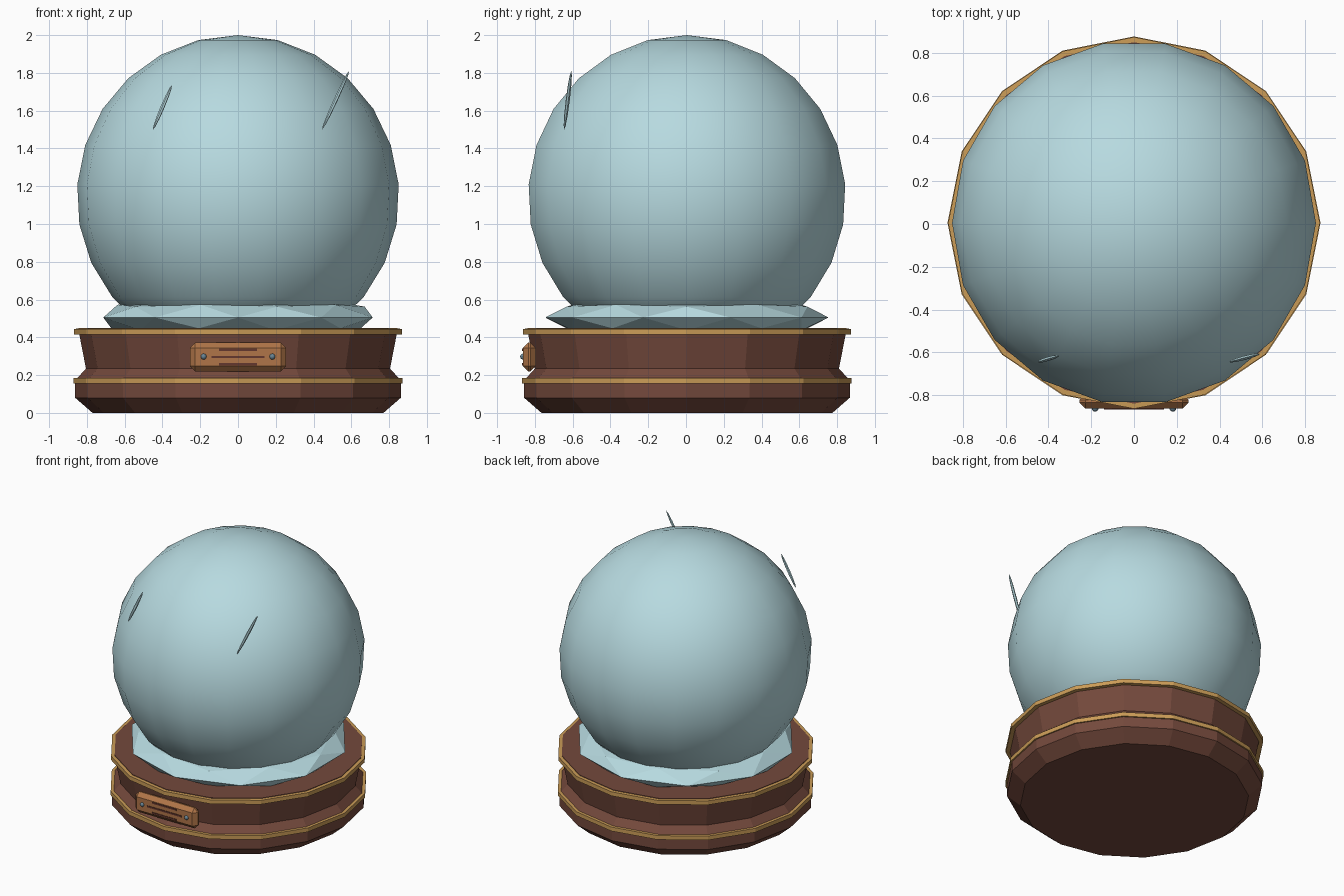
import bpy
import bmesh
from math import sin, cos, pi, radians
from mathutils import Vector, Matrix

if "Cube" in bpy.data.objects:
    bpy.data.objects.remove(bpy.data.objects["Cube"])

CY = 0.005  # shared axis of the lathed parts


def linear(v):
    v /= 255
    return v / 12.92 if v <= 0.04045 else ((v + 0.055) / 1.055) ** 2.4


def material(name, *rgb):
    mat = bpy.data.materials.new(name)
    color = (*[linear(c) for c in rgb], 1)
    mat.use_nodes = True
    mat.diffuse_color = color
    mat.node_tree.nodes["Principled BSDF"].inputs["Base Color"].default_value = color
    return mat


GLASS = material("pale blue", 183, 218, 224)
WOOD = material("reddish brown wood", 116, 73, 60)
GOLD = material("gold trim", 203, 156, 87)
PLAQUE = material("light brown plaque", 176, 117, 72)
SLOT = material("dark red brown", 100, 55, 45)
STEEL = material("blue grey metal", 105, 132, 148)


def finish(name, bm, *mats, smooth=False):
    bmesh.ops.recalc_face_normals(bm, faces=bm.faces)
    mesh = bpy.data.meshes.new(name)
    bm.to_mesh(mesh)
    bm.free()
    for mat in mats:
        mesh.materials.append(mat)
    for poly in mesh.polygons:
        poly.use_smooth = smooth
    obj = bpy.data.objects.new(name, mesh)
    bpy.context.collection.objects.link(obj)
    return obj


def lathe(profile, sides):
    """Turn (radius, height) points around z; close both ends."""
    bm = bmesh.new()
    rings = []
    for r, z in profile:
        if r < 0.001:
            rings.append([bm.verts.new((0, CY, z))] * sides)
        else:
            turn = [2 * pi * k / sides for k in range(sides)]
            rings.append([bm.verts.new((r * cos(a), CY + r * sin(a), z)) for a in turn])
    for low, high in zip(rings, rings[1:]):
        for k in range(sides):
            n = (k + 1) % sides
            corners = dict.fromkeys((low[k], low[n], high[n], high[k]))
            bm.faces.new(list(corners))
    for ring in (rings[0], rings[-1]):
        if len(set(ring)) > 2:
            bm.faces.new(ring)
    return bm


def box(name, center, size, mat, bevel=0):
    bm = bmesh.new()
    bmesh.ops.create_cube(bm, size=1, matrix=Matrix.Translation(center) @ Matrix.Diagonal((*size, 1)))
    if bevel:
        bmesh.ops.bevel(bm, geom=bm.edges[:], offset=bevel, segments=1,
                        profile=0.5, affect='EDGES')
    return finish(name, bm, mat)


# Turned wooden base with two trim bands
base_profile = [(0.77, 0), (0.862, 0.08), (0.862, 0.155), (0.872, 0.155),
                (0.872, 0.185), (0.85, 0.185), (0.805, 0.235), (0.84, 0.415),
                (0.869, 0.415), (0.869, 0.445), (0.845, 0.446), (0.845, 0.45)]
bm = lathe(base_profile, 16)
for face in bm.faces:
    z = face.calc_center_median().z
    if 0.15 < z < 0.19 or 0.41 < z < 0.447:
        face.material_index = 1
finish("wooden_base", bm, WOOD, GOLD)

# Faceted mound of snow under the globe
bm = bmesh.new()
bmesh.ops.create_icosphere(bm, subdivisions=2, radius=1,
                           matrix=Matrix.Translation((0, CY, 0.505)) @ Matrix.Diagonal((0.75, 0.75, 0.128, 1)))
finish("snow_mound", bm, GLASS)

# Globe, its lower end buried in the mound
R, CZ, STEP = 0.853, 1.147, radians(14.3)
globe_profile = [(R * sin(i * STEP), CZ + R * cos(i * STEP)) for i in range(11)]
finish("globe", lathe(globe_profile, 18), GLASS, smooth=True)

# Thin glints standing off the globe
for name, low, high in (("right_glint", (-0.45, -0.645, 1.5), (-0.35, -0.615, 1.735)),
                        ("left_glint", (0.445, -0.645, 1.5), (0.588, -0.607, 1.81))):
    low, high = Vector(low), Vector(high)
    axis = high - low
    place = (Matrix.Translation((low + high) / 2)
             @ axis.to_track_quat('Z', 'Y').to_matrix().to_4x4()
             @ Matrix.Diagonal((0.011, 0.011, axis.length / 2, 1)))
    bm = bmesh.new()
    bmesh.ops.create_uvsphere(bm, u_segments=6, v_segments=6, radius=1, matrix=place)
    finish(name, bm, GLASS)

# Plaque with three grooves and two rivets
box("plaque", (0, -0.829, 0.296), (0.51, 0.068, 0.152), PLAQUE, bevel=0.028)
for name, z, width in (("upper_groove", 0.334, 0.2), ("middle_groove", 0.296, 0.28),
                       ("lower_groove", 0.258, 0.2)):
    box(name, (0, -0.864, z), (width, 0.006, 0.012), SLOT)
for name, side in (("left_rivet", 1), ("right_rivet", -1)):
    bm = bmesh.new()
    bmesh.ops.create_uvsphere(bm, u_segments=10, v_segments=6, radius=0.016,
                              matrix=Matrix.Translation((side * 0.182, -0.862, 0.298)))
    finish(name, bm, STEEL, smooth=True)
